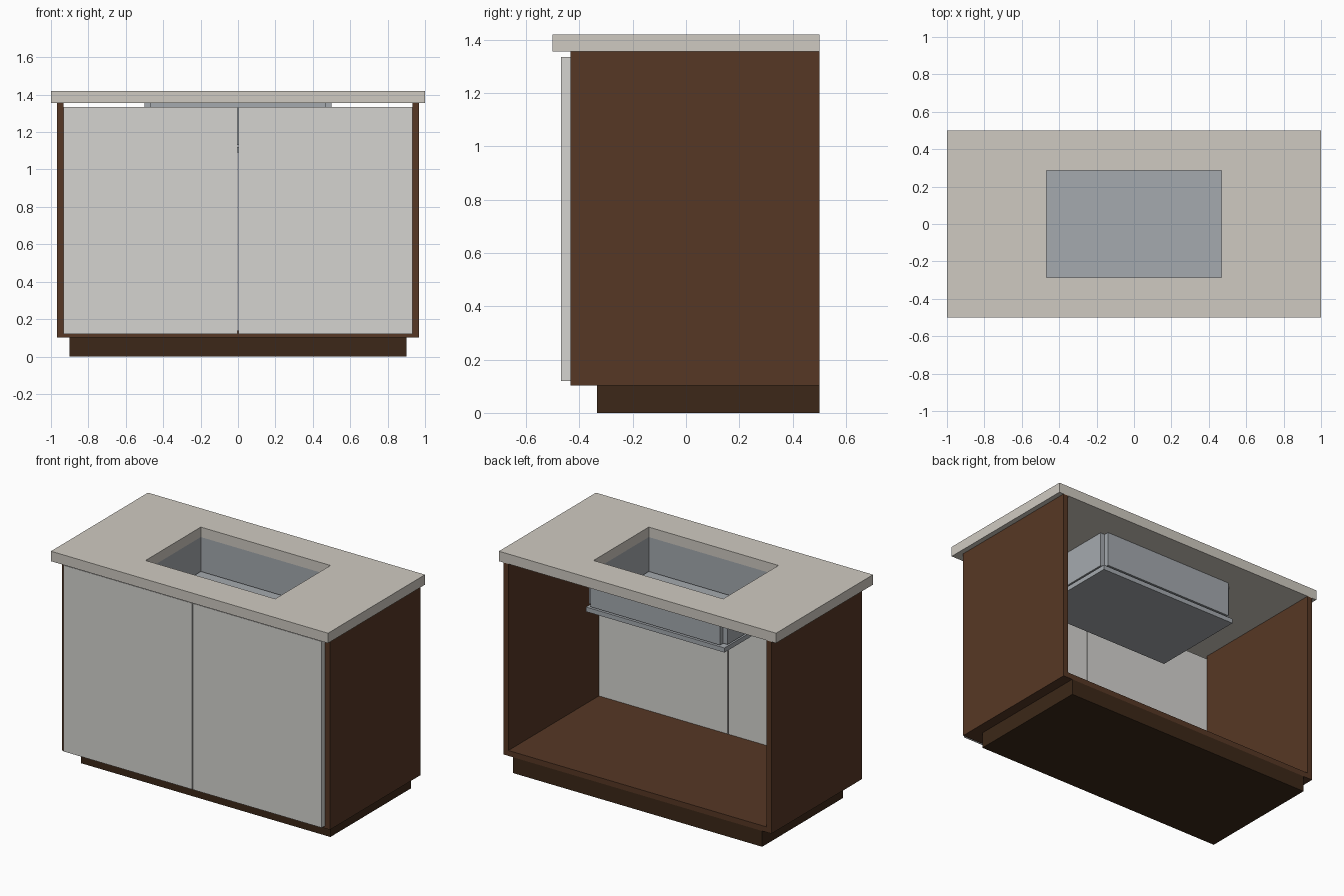
import bpy

if "Cube" in bpy.data.objects:
    bpy.data.objects.remove(bpy.data.objects["Cube"])


def material(name, rgb):
    m = bpy.data.materials.new(name)
    m.diffuse_color = (*[(c / 255) ** 2.2 for c in rgb], 1)
    m.use_nodes = True
    m.node_tree.nodes["Principled BSDF"].inputs["Base Color"].default_value = m.diffuse_color
    return m


stone = material("stone", (206, 201, 192))
wood = material("wood", (87, 58, 41))
dark_wood = material("dark_wood", (62, 44, 30))
door_paint = material("door_paint", (212, 211, 207))
steel = material("steel", (163, 168, 173))


def box(name, x, y, z, mat=None):
    """Box from (min, max) ranges along each axis."""
    bpy.ops.mesh.primitive_cube_add(size=1, location=[sum(r) / 2 for r in (x, y, z)])
    ob = bpy.context.object
    ob.name = name
    ob.scale = [r[1] - r[0] for r in (x, y, z)]
    bpy.ops.object.transform_apply(location=False, rotation=False, scale=True)
    if mat:
        ob.data.materials.append(mat)
    return ob


# Toe-kick plinth and cabinet floor
box("plinth", (-0.9, 0.9), (-0.333, 0.5), (0, 0.103), dark_wood)
box("cabinet_floor", (-0.932, 0.932), (-0.433, 0.5), (0.103, 0.138), wood)

# Mirrored pairs: side panels, doors and sink end walls
for side, s in (("left", -1), ("right", 1)):
    def span(a, b):
        return tuple(sorted((s * a, s * b)))
    box(side + "_side_panel", span(0.932, 0.967), (-0.433, 0.5), (0.103, 1.355), wood)
    box(side + "_door", span(0.003, 0.932), (-0.468, -0.433), (0.12, 1.335), door_paint)
    box(side + "_sink_wall", span(0.468, 0.5), (-0.285, 0.285), (1.13, 1.355), steel)

# Sink long walls and base
for side, s in (("front", -1), ("back", 1)):
    box(side + "_sink_wall", (-0.468, 0.468), tuple(sorted((s * 0.285, s * 0.317))),
        (1.13, 1.355), steel)
box("sink_base", (-0.5, 0.5), (-0.317, 0.317), (1.09, 1.12), steel)

# Countertop with sink opening
top = box("countertop", (-1, 1), (-0.5, 0.5), (1.355, 1.42), stone)
cutter = box("opening_cutter", (-0.468, 0.468), (-0.285, 0.285), (1.3, 1.5), stone)
cutter.hide_render = True
cutter.hide_set(True)
cut = top.modifiers.new("sink_opening", "BOOLEAN")
cut.operation = "DIFFERENCE"
cut.solver = "EXACT"
cut.object = cutter
